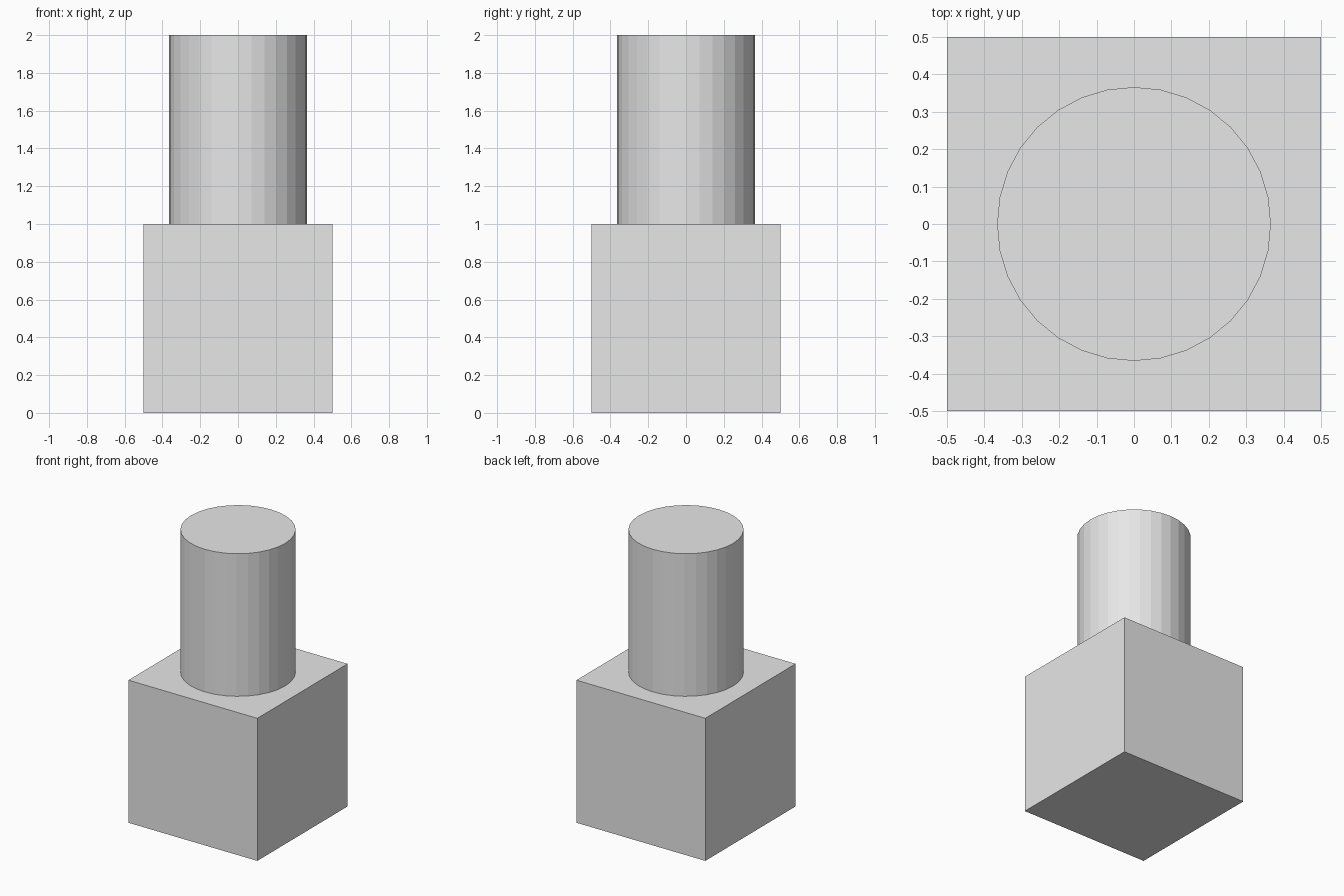
import bpy

# Remove the default object
default = bpy.data.objects.get("Cube")
if default:
    bpy.data.objects.remove(default, do_unlink=True)

# Single light grey material
grey = bpy.data.materials.new("light_grey")
grey.use_nodes = True
colour = (0.8, 0.8, 0.8, 1)
grey.diffuse_color = colour
for node in grey.node_tree.nodes:
    if node.type == 'BSDF_PRINCIPLED':
        node.inputs["Base Color"].default_value = colour


def finish(name):
    obj = bpy.context.object
    obj.name = obj.data.name = name
    obj.data.materials.append(grey)


# Square block at the bottom
bpy.ops.mesh.primitive_cube_add(size=1, location=(0, 0, 0.5))
finish("base_block")

# Round, faceted post standing on the block
bpy.ops.mesh.primitive_cylinder_add(vertices=32, radius=0.366, depth=1, location=(0, 0, 1.5))
finish("round_post")
